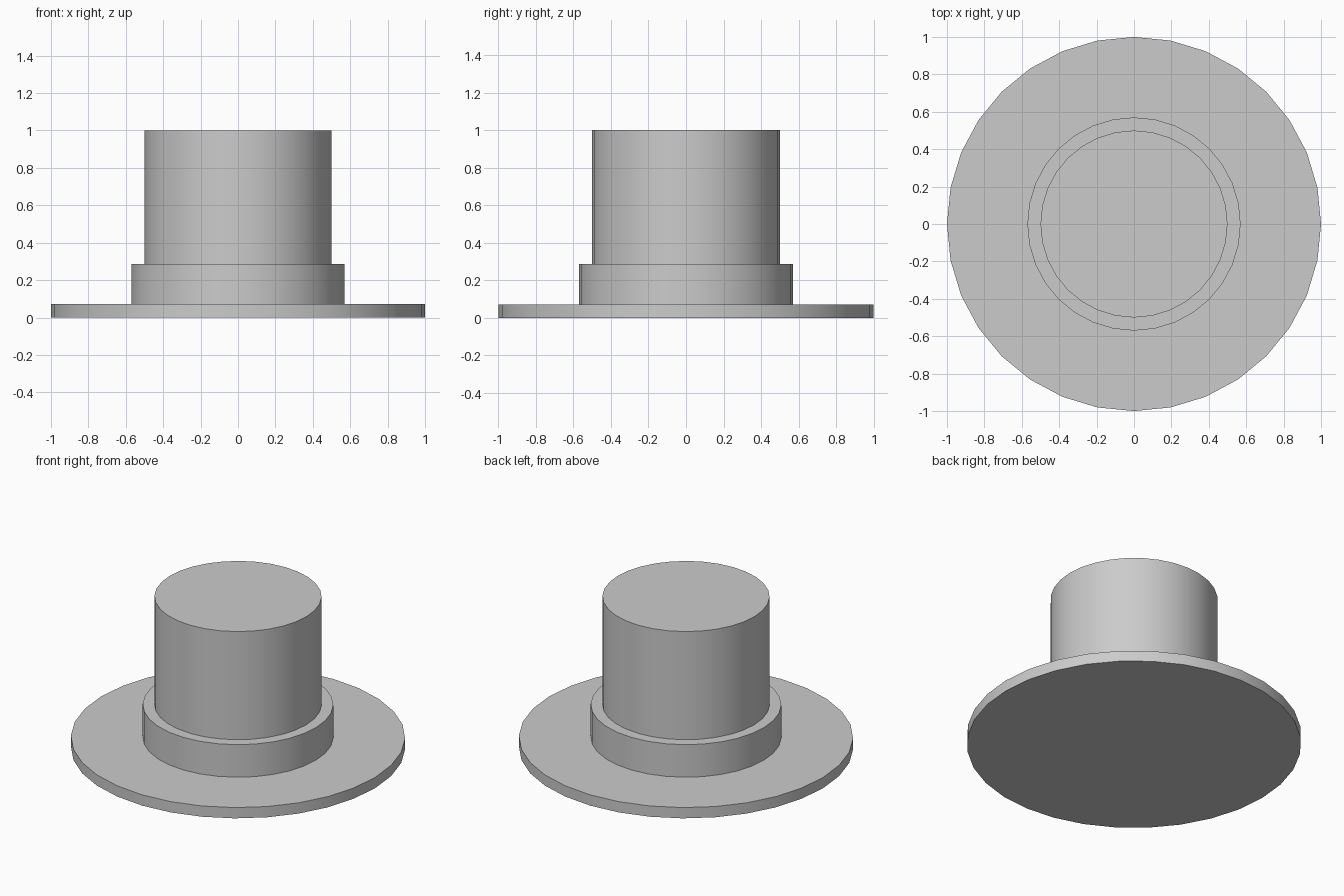
import bpy
import math

cube = bpy.data.objects.get("Cube")
if cube:
    bpy.data.objects.remove(cube, do_unlink=True)

# One plain grey for the whole hat
grey = bpy.data.materials.new("felt_grey")
grey.use_nodes = True
colour = (0.6, 0.6, 0.6, 1.0)
grey.diffuse_color = colour
grey.node_tree.nodes["Principled BSDF"].inputs["Base Color"].default_value = colour


def disc(name, radius, bottom, top):
    """Upright capped cylinder between two heights."""
    bpy.ops.mesh.primitive_cylinder_add(
        vertices=32, radius=radius, depth=top - bottom,
        location=(0, 0, (bottom + top) / 2))
    part = bpy.context.object
    part.name = name
    part.data.materials.append(grey)
    bpy.ops.object.shade_smooth_by_angle(angle=math.radians(30))
    return part


# Wide flat brim, band around the base, tall crown
disc("brim", 1.0, 0.0, 0.071)
disc("hat_band", 0.57, 0.071, 0.286)
disc("crown", 0.5, 0.286, 1.0)
